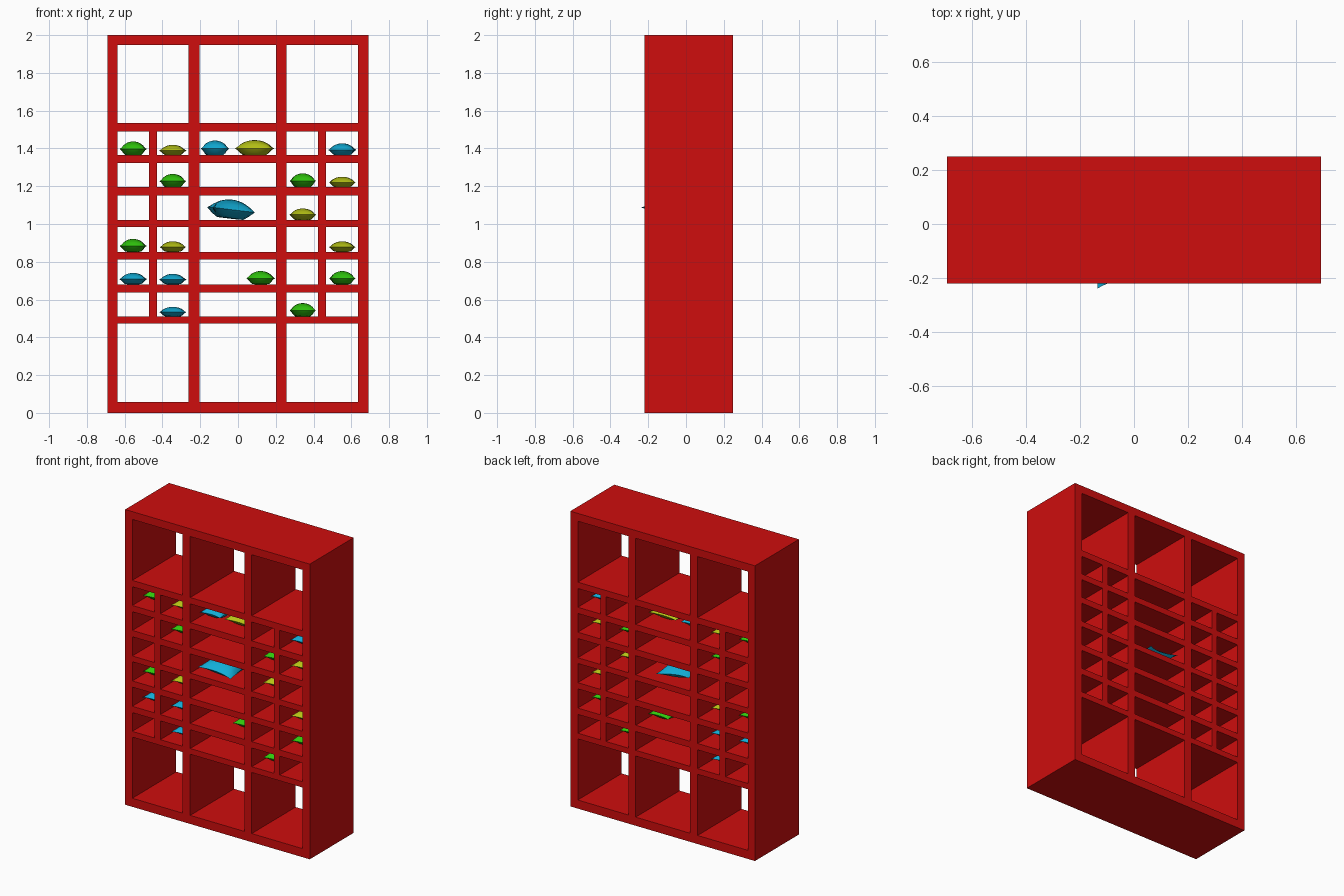
import bpy
import bmesh
import random
from mathutils import Matrix

random.seed(4)
if "Cube" in bpy.data.objects:
    bpy.data.objects.remove(bpy.data.objects["Cube"], do_unlink=True)


def material(name, rgb):
    m = bpy.data.materials.new(name)
    m.use_nodes = True
    m.diffuse_color = (*rgb, 1)
    m.node_tree.nodes["Principled BSDF"].inputs["Base Color"].default_value = (*rgb, 1)
    return m


red = material("red paint", (0.62, 0.004, 0.004))
green = material("green fabric", (0.03, 0.58, 0.004))
yellow = material("yellow fabric", (0.48, 0.56, 0.008))
blue = material("blue fabric", (0.006, 0.42, 0.68))


def make_object(name, bm, mat):
    bmesh.ops.recalc_face_normals(bm, faces=bm.faces[:])
    mesh = bpy.data.meshes.new(name)
    bm.to_mesh(mesh)
    bm.free()
    mesh.materials.append(mat)
    ob = bpy.data.objects.new(name, mesh)
    bpy.context.collection.objects.link(ob)
    return ob


# Shelf unit: even-numbered strips of the grid are boards, odd ones are openings
FRONT, BACK = -0.22, 0.25
xs = [-0.692, -0.638, -0.471, -0.428, -0.262, -0.204,
      0.202, 0.257, 0.424, 0.466, 0.636, 0.692]
zs = [0, 0.058, 0.472, 0.511, 0.638, 0.681, 0.811, 0.853, 0.983,
      1.022, 1.152, 1.195, 1.322, 1.364, 1.491, 1.534, 1.947, 2]
half_dividers = (2, 8)
tall_rows = (1, len(zs) - 3)

bm = bmesh.new()
grid = [[bm.verts.new((x, FRONT, z)) for z in zs] for x in xs]
for i in range(len(xs) - 1):
    for k in range(len(zs) - 1):
        upright = i % 2 == 0 and not (i in half_dividers and k in tall_rows)
        if upright or k % 2 == 0:
            bm.faces.new((grid[i][k], grid[i + 1][k], grid[i + 1][k + 1], grid[i][k + 1]))
front_faces = bm.faces[:]
extruded = bmesh.ops.extrude_face_region(bm, geom=front_faces, use_keep_orig=True)
moved = [g for g in extruded["geom"] if isinstance(g, bmesh.types.BMVert)]
bmesh.ops.translate(bm, verts=moved, vec=(0, BACK - FRONT, 0))
make_object("shelf_unit", bm, red)


# Cushions: two domed sheets joined at a rim with pinched corners
def cushion(name, mat, x, base, width, height, depth=0.25, yaw=0.0, roll=0.0):
    bm = bmesh.new()
    for side in (1, -1):
        sheet = bmesh.ops.create_grid(bm, x_segments=12, y_segments=12, size=1)
        for v in sheet["verts"]:
            u, w = v.co.x, v.co.y
            dome = max(0, (1 - u * u) * (1 - w * w)) ** 0.6
            z = 0.55 * dome if side > 0 else -0.45 * min(1, 1.4 * dome)
            v.co = (u * (1 - 0.12 * (1 - w * w)) * width / 2,
                    w * (1 - 0.12 * (1 - u * u)) * depth / 2,
                    z * height)
    bmesh.ops.remove_doubles(bm, verts=bm.verts[:], dist=0.0001)
    turn = Matrix.Rotation(yaw, 4, "Z") @ Matrix.Rotation(roll, 4, "Y")
    bmesh.ops.transform(bm, matrix=turn, verts=bm.verts[:])
    lowest = min(v.co.z for v in bm.verts)
    bmesh.ops.translate(bm, verts=bm.verts[:], vec=(x, 0, base - lowest))
    ob = make_object(name, bm, mat)
    cushions.append(ob)


cushions = []
FAR_LEFT, LEFT, RIGHT, FAR_RIGHT = -0.555, -0.345, 0.343, 0.552
# Each shelf: board top height, then (colour, x, width, height) of its cushions
shelves = [
    (1.364, [(green, FAR_LEFT, 0.14, 0.073), (yellow, LEFT, 0.14, 0.055),
             (blue, -0.122, 0.15, 0.078), (yellow, 0.088, 0.205, 0.08),
             (blue, FAR_RIGHT, 0.143, 0.063)]),
    (1.195, [(green, LEFT, 0.14, 0.07), (green, RIGHT, 0.14, 0.073),
             (yellow, FAR_RIGHT, 0.143, 0.055)]),
    (1.022, [(yellow, RIGHT, 0.143, 0.06)]),
    (0.853, [(green, FAR_LEFT, 0.14, 0.068), (yellow, LEFT, 0.14, 0.055),
             (yellow, FAR_RIGHT, 0.14, 0.055)]),
    (0.681, [(blue, FAR_LEFT, 0.142, 0.06), (blue, LEFT, 0.14, 0.055),
             (green, 0.12, 0.148, 0.07), (green, FAR_RIGHT, 0.138, 0.07)]),
    (0.511, [(blue, LEFT, 0.143, 0.05), (green, RIGHT, 0.14, 0.07)]),
]
for row, (base, items) in enumerate(shelves, 1):
    for n, (mat, x, width, height) in enumerate(items, 1):
        cushion(f"cushion_row{row}_{n}", mat, x, base, width, height,
                yaw=random.uniform(-0.03, 0.03))
cushion("large_cushion", blue, -0.037, 1.022, 0.235, 0.1, depth=0.46, yaw=0.08, roll=0.12)

# Smooth shading with a crisp rim
bpy.ops.object.select_all(action="DESELECT")
for ob in cushions:
    ob.select_set(True)
bpy.context.view_layer.objects.active = cushions[0]
bpy.ops.object.shade_smooth_by_angle(angle=0.7)
